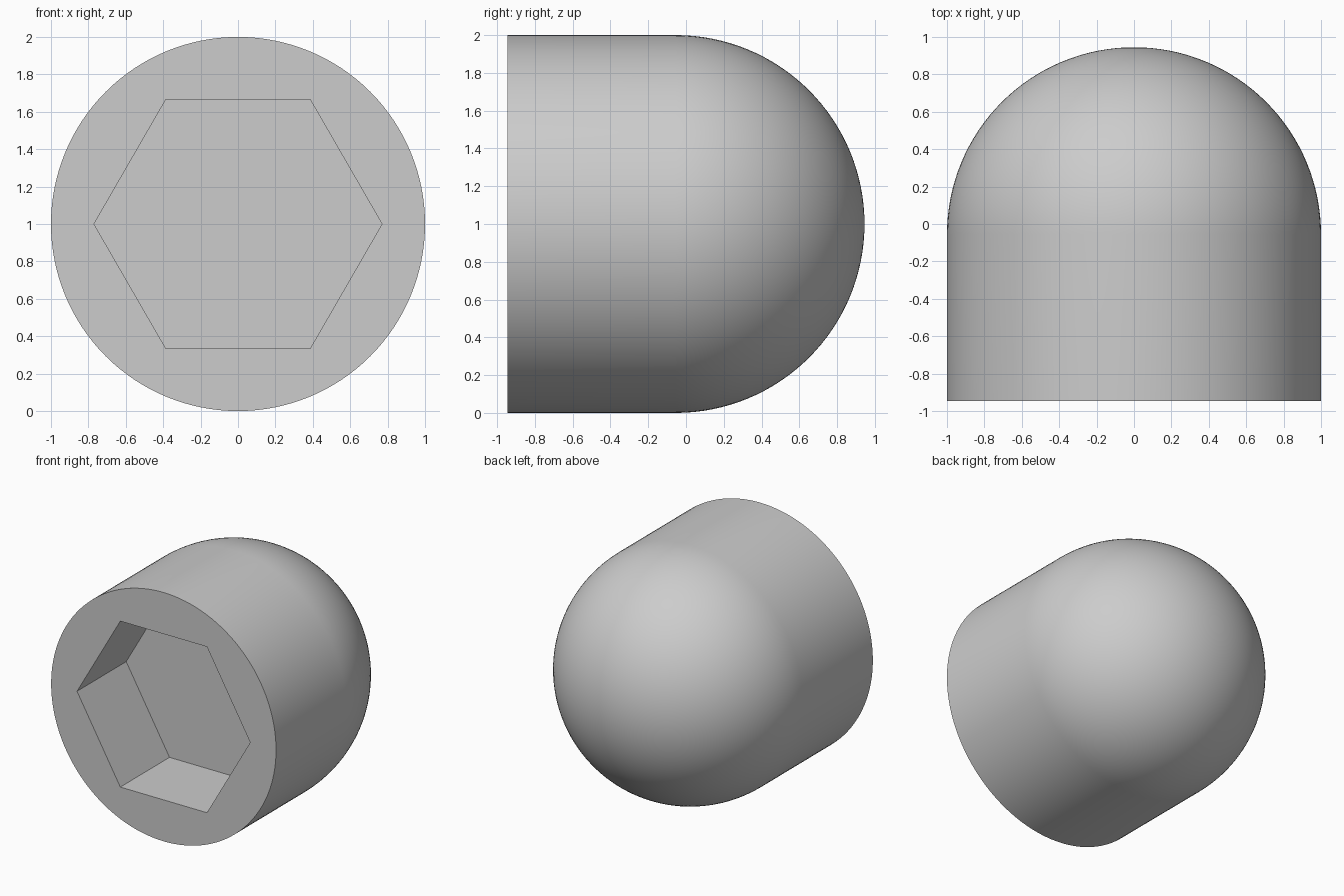
import bpy
import bmesh
from math import sin, cos, pi, radians
from mathutils import Matrix, Vector

RADIUS = 1.0
FRONT = -0.945
DOME_CENTRE = -0.055
SOCKET_RADIUS = 0.77
SOCKET_DEPTH = 0.625
SEGMENTS = 128
RINGS = 32

if "Cube" in bpy.data.objects:
    bpy.data.objects.remove(bpy.data.objects["Cube"])

grey = bpy.data.materials.new("light grey")
grey.use_nodes = True
colour = (0.604, 0.604, 0.604, 1)
grey.diffuse_color = colour
for node in grey.node_tree.nodes:
    if node.type == "BSDF_PRINCIPLED":
        node.inputs["Base Color"].default_value = colour


def add_object(name, bm):
    bmesh.ops.recalc_face_normals(bm, faces=bm.faces)
    mesh = bpy.data.meshes.new(name)
    bm.to_mesh(mesh)
    bm.free()
    mesh.materials.append(grey)
    obj = bpy.data.objects.new(name, mesh)
    bpy.context.collection.objects.link(obj)
    return obj


# Domed body: side line and quarter arc, turned about the y axis
axis = Vector((0, 0, RADIUS))
bm = bmesh.new()
points = [(RADIUS, FRONT, RADIUS)]
for i in range(RINGS + 1):
    a = pi / 2 * i / RINGS
    points.append((RADIUS * cos(a), DOME_CENTRE + RADIUS * sin(a), RADIUS))
verts = [bm.verts.new(p) for p in points]
edges = [bm.edges.new(pair) for pair in zip(verts, verts[1:])]
bmesh.ops.spin(bm, geom=verts + edges, cent=axis, axis=(0, 1, 0),
               angle=2 * pi, steps=SEGMENTS)
bmesh.ops.remove_doubles(bm, verts=bm.verts, dist=0.0001)
bmesh.ops.holes_fill(bm, edges=[e for e in bm.edges if e.is_boundary], sides=0)
body = add_object("domed_cap", bm)

# Hexagonal socket cutter, corners pointing left and right
bm = bmesh.new()
bmesh.ops.create_cone(bm, cap_ends=True, segments=6, radius1=SOCKET_RADIUS,
                      radius2=SOCKET_RADIUS, depth=2 * SOCKET_DEPTH)
corner = max(bm.verts, key=lambda v: v.co.x).co
turn = 0 if abs(corner.y) < 0.01 else radians(30)
bmesh.ops.transform(bm, verts=bm.verts,
                    matrix=Matrix.Translation((0, FRONT, RADIUS))
                    @ Matrix.Rotation(pi / 2, 4, "X")
                    @ Matrix.Rotation(turn, 4, "Z"))
cutter = add_object("socket_cutter", bm)
cutter.hide_render = True

# Cut the socket, then drop the cutter
bpy.ops.object.select_all(action="DESELECT")
body.select_set(True)
bpy.context.view_layer.objects.active = body
cut = body.modifiers.new("socket", "BOOLEAN")
cut.operation = "DIFFERENCE"
cut.solver = "EXACT"
cut.object = cutter
bpy.ops.object.modifier_apply(modifier=cut.name)
bpy.data.objects.remove(cutter)
bpy.ops.object.shade_smooth_by_angle(angle=radians(30))
